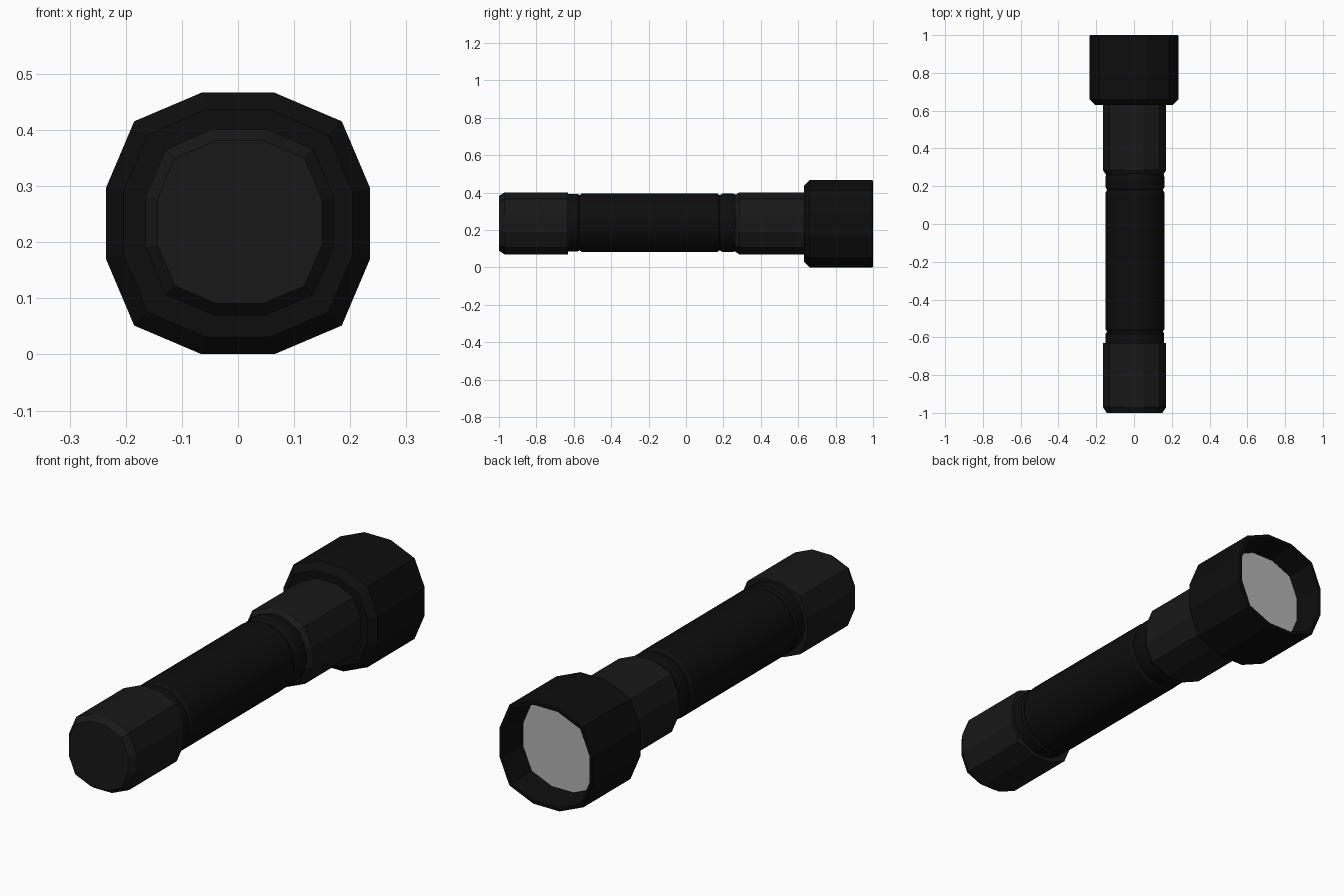
import bpy, bmesh, math

if "Cube" in bpy.data.objects:
    bpy.data.objects.remove(bpy.data.objects["Cube"])

def material(name, v):
    m = bpy.data.materials.new(name)
    m.diffuse_color = (v, v, v, 1)
    m.use_nodes = True
    m.node_tree.nodes["Principled BSDF"].inputs["Base Color"].default_value = m.diffuse_color
    return m

BLACK = material("black_metal", 0.004)
CHARCOAL = material("charcoal_grip", 0.009)
GLASS = material("lens_grey", 0.45)

# Twelve-sided cross-section of the head (square with softened corners)
quad = [(0.235, 0.064), (0.185, 0.182), (0.065, 0.233)]
SECTION = (quad + [(-x, z) for x, z in reversed(quad)]
           + [(-x, -z) for x, z in quad] + [(x, -z) for x, z in reversed(quad)])
CIRCLE = [(math.cos(2 * math.pi * (i + 0.5) / 24), math.sin(2 * math.pi * (i + 0.5) / 24))
          for i in range(24)]

def loft(name, section, stations, mat, cx, cz, cap_start=True, cap_end=True, smooth=False):
    """Sweep a section along y; stations are (y, scale)."""
    bm = bmesh.new()
    rings = [[bm.verts.new((cx + x * s, y, cz + z * s)) for x, z in section]
             for y, s in stations]
    n = len(section)
    for a, b in zip(rings, rings[1:]):
        for i in range(n):
            j = (i + 1) % n
            bm.faces.new((a[i], b[i], b[j], a[j]))
    if cap_start:
        bm.faces.new(rings[0])
    if cap_end:
        bm.faces.new(list(reversed(rings[-1])))
    if len(stations) > 1:
        bmesh.ops.recalc_face_normals(bm, faces=bm.faces)
    me = bpy.data.meshes.new(name)
    bm.to_mesh(me)
    bm.free()
    me.materials.append(mat)
    ob = bpy.data.objects.new(name, me)
    bpy.context.collection.objects.link(ob)
    if smooth:
        bpy.ops.object.select_all(action='DESELECT')
        ob.select_set(True)
        bpy.context.view_layer.objects.active = ob
        bpy.ops.object.shade_smooth_by_angle(angle=math.radians(30))
    return ob

# Tail cap with chamfered end
loft("tail_cap", SECTION, [(-1, 0.625), (-0.97, 0.713), (-0.63, 0.713)], CHARCOAL, 0.003, 0.236)

# Round barrel with a chamfered collar and groove at each end
loft("barrel", CIRCLE,
     [(-0.64, 0.156), (-0.58, 0.156), (-0.57, 0.149), (-0.555, 0.158),
      (0.165, 0.158), (0.18, 0.149), (0.195, 0.157), (0.25, 0.157), (0.275, 0.15)],
     BLACK, 0.005, 0.239, smooth=True)

# Neck grip
loft("neck", SECTION, [(0.26, 0.64), (0.285, 0.713), (0.64, 0.713)], CHARCOAL, 0.003, 0.236)

# Hollow head: chamfered back, thin front rim, tapering recess with floor
loft("head", SECTION,
     [(0.63, 0.87), (0.66, 1), (0.995, 1), (1, 0.985), (1, 0.93), (0.87, 0.86)],
     BLACK, 0, 0.2335)

# Recessed lens disc
loft("lens", SECTION, [(0.872, 0.84), (0.88, 0.84)], GLASS, 0, 0.2335)
